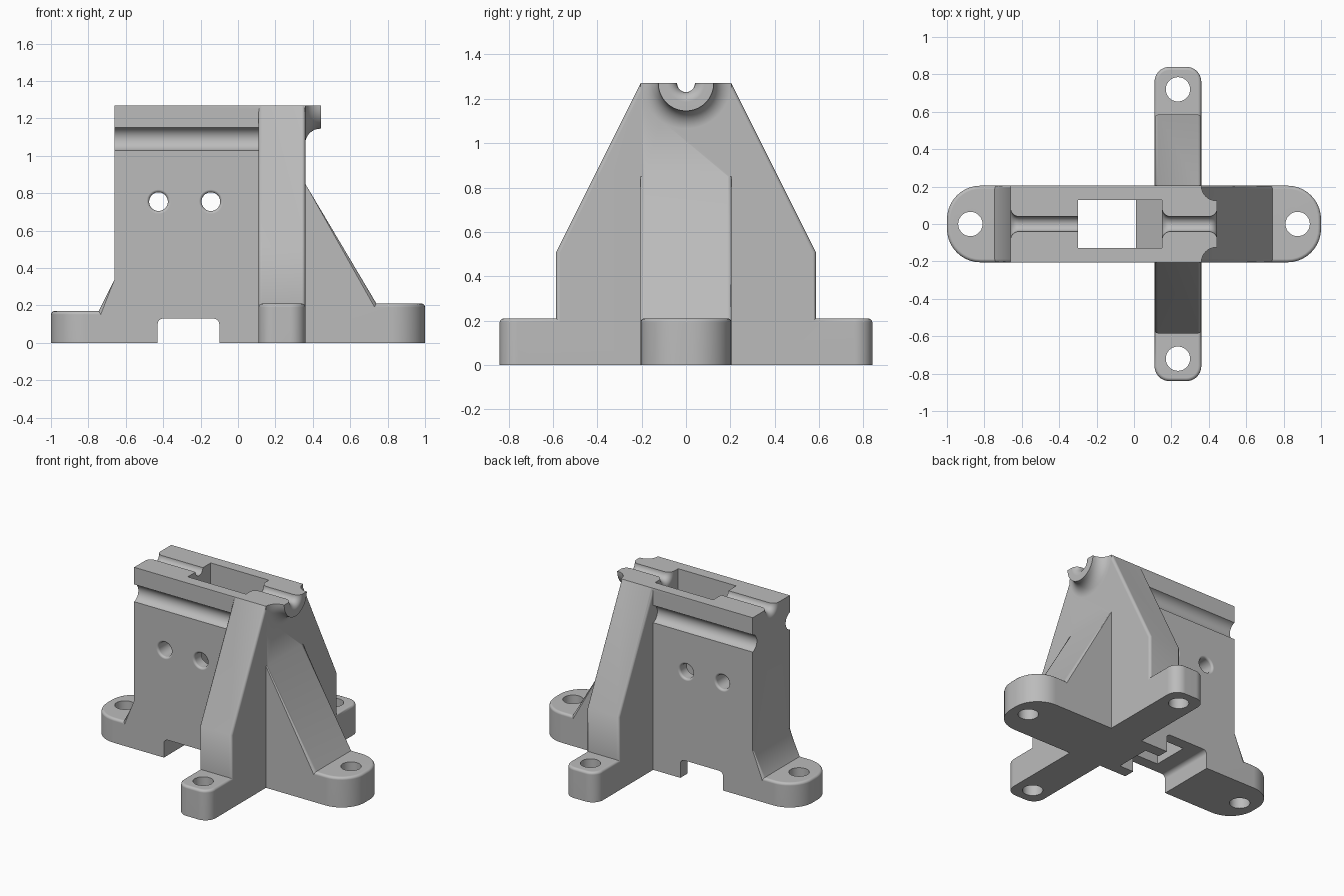
import bpy, bmesh, math
from mathutils import Vector

if "Cube" in bpy.data.objects:
    bpy.data.objects.remove(bpy.data.objects["Cube"])

HALF, TOP = 0.205, 1.27
WALL_X0, WALL_X1 = 0.11, 0.36
WALL_MID = (WALL_X0 + WALL_X1) / 2

grey = bpy.data.materials.new("plain grey")
grey.use_nodes = True
grey.diffuse_color = (0.5, 0.5, 0.5, 1)
grey.node_tree.nodes["Principled BSDF"].inputs["Base Color"].default_value = (0.5, 0.5, 0.5, 1)


def to_object(bm, name):
    bmesh.ops.recalc_face_normals(bm, faces=bm.faces)
    mesh = bpy.data.meshes.new(name)
    bm.to_mesh(mesh)
    bm.free()
    mesh.materials.append(grey)
    obj = bpy.data.objects.new(name, mesh)
    bpy.context.collection.objects.link(obj)
    return obj


def prism(name, profile, axis, lo, hi, end=None, end_radius=0.0):
    """Extrude a side profile along axis; round the ends in plan, then soften the rims."""
    place = (lambda a, z, t: (t, a, z)) if axis == "x" else (lambda a, z, t: (a, t, z))
    bm = bmesh.new()
    rings = [[bm.verts.new(place(a, z, t)) for a, z in profile] for t in (lo, hi)]
    for ring in rings:
        bm.faces.new(ring)
    for i in range(len(profile)):
        j = (i + 1) % len(profile)
        bm.faces.new((rings[0][i], rings[0][j], rings[1][j], rings[1][i]))
    bmesh.ops.recalc_face_normals(bm, faces=bm.faces)
    if end:
        k = 1 if axis == "x" else 0
        corners = [e for e in bm.edges if all(abs(abs(v.co[k]) - end) < 0.001 for v in e.verts)
                   and abs(e.verts[0].co.z - e.verts[1].co.z) > 0.1]
        bmesh.ops.bevel(bm, geom=corners, offset=end_radius, segments=10,
                        profile=0.5, affect="EDGES")
        rims = []
        for e in bm.edges:
            zs = sorted(v.co.z for v in e.verts)
            upright = (e.verts[0].co - e.verts[1].co).normalized().z
            if (e.is_convex and e.calc_face_angle(0) > 0.6 and zs[1] > 0.01 and zs[0] < 1.2
                    and not (abs(upright) > 0.99 and e.calc_length() > 0.4)):
                rims.append(e)
        bmesh.ops.bevel(bm, geom=rims, offset=0.018, segments=3, profile=0.5,
                        affect="EDGES", clamp_overlap=True)
    return to_object(bm, name)


def lathe(name, profile, origin, axis, sides=40):
    """Spin (distance, radius) points round an axis through origin."""
    origin, axis = Vector(origin), Vector(axis)
    u = axis.orthogonal().normalized()
    w = axis.cross(u)
    bm = bmesh.new()
    rings = []
    for t, r in profile:
        angles = [2 * math.pi * (i + 0.5) / sides for i in range(sides)]
        rings.append([bm.verts.new(origin + axis * t + (u * math.cos(a) + w * math.sin(a)) * r)
                      for a in angles])
    for a, b in zip(rings, rings[1:]):
        for i in range(sides):
            j = (i + 1) % sides
            bm.faces.new((a[i], a[j], b[j], b[i]))
    bm.faces.new(rings[0])
    bm.faces.new(rings[-1])
    return to_object(bm, name)


def flared(lo, hi, r, flare, at_lo=True, at_hi=True):
    """Bore profile whose mouths open with a rounded lip."""
    steps = [i / 6 for i in range(7)]
    lip = [(flare * (1 - math.cos(s * math.pi / 2)),
            r + flare * (1 - math.sin(s * math.pi / 2))) for s in steps]
    lip = [(flare * s * s, r + flare - math.sqrt(flare**2 - (flare - flare * s * s)**2)) for s in steps]
    start = [(lo - 0.05, r + flare)] + [(lo + d, q) for d, q in lip] if at_lo else [(lo - 0.05, r)]
    stop = ([(hi - d, q) for d, q in reversed(lip)] + [(hi + 0.05, r + flare)]
            if at_hi else [(hi + 0.05, r)])
    return start + stop


def combine(target, tool, operation="DIFFERENCE"):
    mod = target.modifiers.new("combine", "BOOLEAN")
    mod.operation, mod.object, mod.solver = operation, tool, "EXACT"
    bpy.context.view_layer.objects.active = target
    bpy.ops.object.modifier_apply(modifier=mod.name)
    bpy.data.objects.remove(tool)


# Long body with end feet and sloping buttress
body = prism("bracket_body", [(-1, 0), (1, 0), (1, 0.21), (0.74, 0.21), (WALL_X1, 0.85),
                              (WALL_X1, TOP), (-0.66, TOP), (-0.66, 0.34), (-0.745, 0.17),
                              (-1, 0.17)], "y", -HALF, HALF, 1, 0.18)

# Tapered cross wall with side feet
half = [(0.84, 0), (0.84, 0.21), (0.585, 0.21), (0.585, 0.51), (HALF, TOP)]
wall = prism("cross_wall", half + [(-y, z) for y, z in reversed(half)], "x",
             WALL_X0, WALL_X1, 0.84, 0.08)
combine(body, wall, "UNION")

# Flared half-round spout
spout_r, tip, fillet = 0.125, 0.445, 0.08
curve = [(WALL_X1 + fillet * (1 - math.cos(a)), spout_r + fillet * (1 - math.sin(a)))
         for a in [math.pi / 2 * i / 8 for i in range(9)]]
combine(body, lathe("spout", [(0.3, 0.2)] + curve + [(tip, spout_r)],
                    (0, 0, TOP), (1, 0, 0), 48), "UNION")
combine(body, prism("trim", [(-2, TOP), (2, TOP), (2, 2), (-2, 2)], "y", -1, 1))

# Central chute with sloping ledge
combine(body, prism("chute", [(-0.3, 1.4), (0.15, 1.4), (0.15, 0.55), (0.01, 0.42),
                              (0.01, -0.1), (-0.3, -0.1)], "y", -0.127, 0.127))

# Cable notch through the base
arch = [(-0.43, -0.1), (-0.1, -0.1)]
for cx, start in ((-0.13, 0), (-0.4, 90)):
    for i in range(5):
        a = math.radians(start + i * 22.5)
        arch.append((cx + 0.03 * math.cos(a), 0.1 + 0.03 * math.sin(a)))
combine(body, prism("notch", arch, "y", -0.5, 0.5))

# Top channel in two stretches
combine(body, lathe("rear_channel", flared(-0.66, -0.3, 0.04, 0.045, at_hi=False),
                    (0, 0, TOP), (1, 0, 0)))
combine(body, lathe("spout_channel", flared(0.15, tip, 0.04, 0.045), (0, 0, TOP), (1, 0, 0)))

# Side grooves
for side in (-1, 1):
    combine(body, lathe("groove", [(-0.8, 0.063), (WALL_X0, 0.063)],
                        (0, side * 0.222, 1.09), (1, 0, 0)))

# Cross pin holes
for x in (-0.425, -0.145):
    combine(body, lathe("pin_hole", flared(-HALF, HALF, 0.05, 0.015), (x, 0, 0.755), (0, 1, 0)))

# Screw holes in the four feet
for x, y in ((-0.875, 0), (0.875, 0), (WALL_MID, 0.72), (WALL_MID, -0.72)):
    combine(body, lathe("screw_hole", [(-0.1, 0.065), (0.3, 0.065)], (x, y, 0), (0, 0, 1)))

# Smooth shading with crisp edges
bpy.ops.object.select_all(action="DESELECT")
body.select_set(True)
bpy.context.view_layer.objects.active = body
bpy.ops.object.shade_smooth_by_angle(angle=math.radians(35))
weighted = body.modifiers.new("even_normals", "WEIGHTED_NORMAL")
weighted.keep_sharp = True
